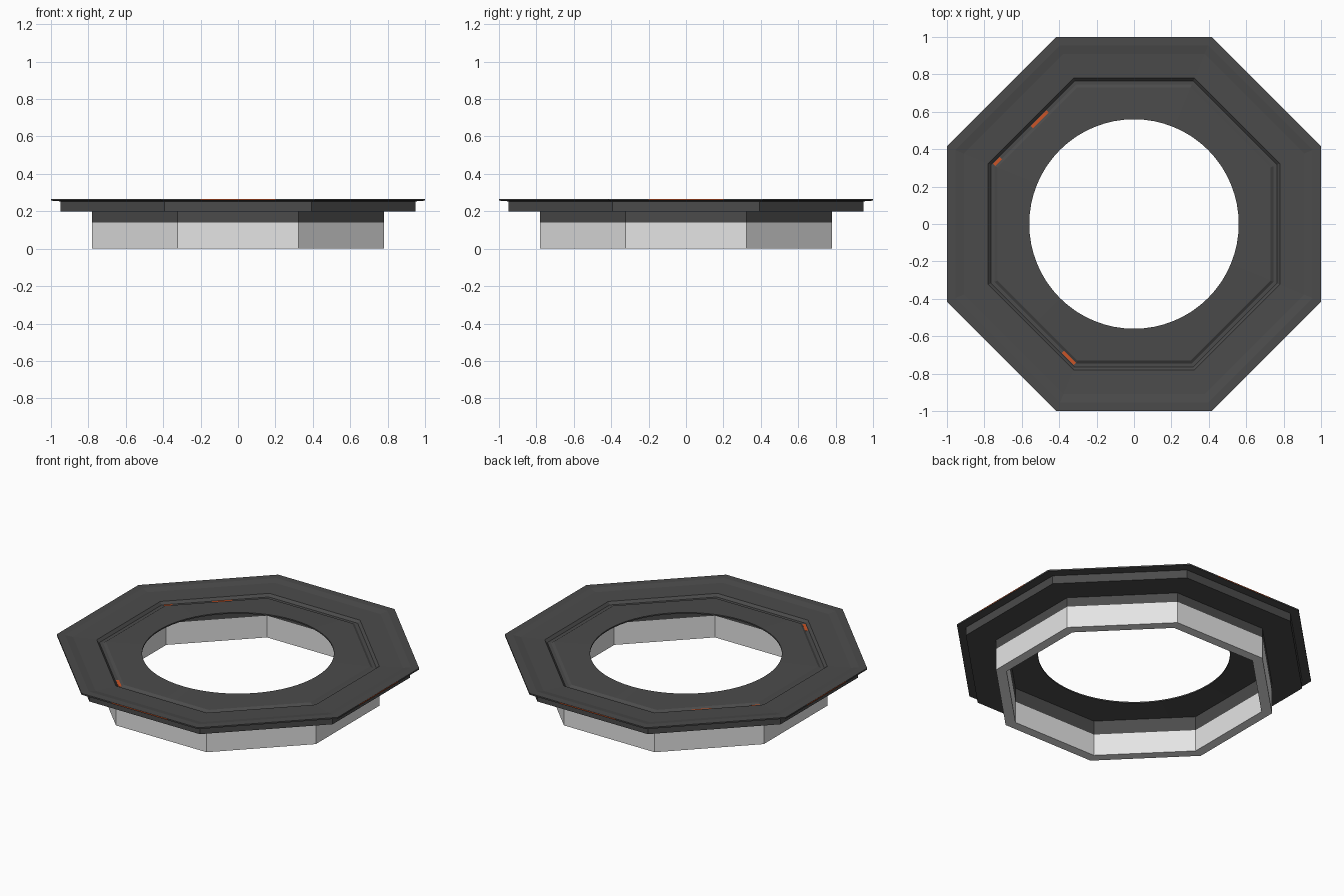
import bpy, bmesh, math
from mathutils import Matrix

if "Cube" in bpy.data.objects:
    bpy.data.objects.remove(bpy.data.objects["Cube"])

N = 64                 # samples around (multiple of 8)


def material(name, rgb):
    m = bpy.data.materials.new(name)
    m.diffuse_color = (*rgb, 1)
    m.use_nodes = True
    m.node_tree.nodes["Principled BSDF"].inputs["Base Color"].default_value = m.diffuse_color
    return m


DARK = material("charcoal", (0.07, 0.07, 0.07))
LIGHT = material("pale_grey", (0.78, 0.78, 0.78))
ORANGE = material("orange", (0.6, 0.09, 0.02))


def finish(name, bm, mat):
    bmesh.ops.recalc_face_normals(bm, faces=bm.faces)
    me = bpy.data.meshes.new(name)
    bm.to_mesh(me)
    bm.free()
    me.materials.append(mat)
    ob = bpy.data.objects.new(name, me)
    bpy.context.collection.objects.link(ob)
    return ob


def ring(name, profile, mat):
    """Sweep a closed profile of (radius, z, shape) around z; shape 'o' octagon, 'c' circle."""
    bm = bmesh.new()
    loops = []
    for r, z, shape in profile:
        count = []
        for i in range(N):
            a = 2 * math.pi * i / N
            off = (a + math.pi / 8) % (math.pi / 4) - math.pi / 8   # angle from facet centre
            if shape == 'o' and abs(abs(off) - math.pi / 8) < 1e-6:
                off = math.pi / 8
            d = r / math.cos(off) if shape == 'o' else r
            count.append(bm.verts.new((d * math.cos(a), d * math.sin(a), z)))
        loops.append(count)
    for k in range(len(loops)):
        p, q = loops[k], loops[(k + 1) % len(loops)]
        for i in range(N):
            j = (i + 1) % N
            bm.faces.new((p[i], p[j], q[j], q[i]))
    return finish(name, bm, mat)


def strips(name, radius, z, size, centres, mat):
    """Thin bars lying along facets; centres = (facet angle in degrees, sideways offset, length)."""
    bm = bmesh.new()
    for ang, side, length in centres:
        m = (Matrix.Rotation(math.radians(ang), 4, 'Z')
             @ Matrix.Translation((radius, side, z))
             @ Matrix.Diagonal((size[0], length, size[1], 1)))
        bmesh.ops.create_cube(bm, size=1, matrix=m)
    return finish(name, bm, mat)


# stepped octagonal frame with a round opening
ring("top_frame", [
    (0.78, 0.14, 'o'), (0.78, 0.20, 'o'), (0.95, 0.20, 'o'), (0.95, 0.253, 'o'),
    (1.00, 0.257, 'o'), (1.00, 0.266, 'o'), (0.955, 0.266, 'o'), (0.91, 0.258, 'o'),
    (0.78, 0.254, 'o'), (0.765, 0.238, 'o'), (0.745, 0.238, 'o'), (0.73, 0.248, 'o'),
    (0.56, 0.254, 'c'), (0.56, 0.246, 'c'), (0.72, 0.23, 'o'), (0.72, 0.14, 'o'),
], DARK)

# pale base wall
ring("base_wall", [(0.78, 0, 'o'), (0.78, 0.14, 'o'), (0.72, 0.14, 'o'), (0.72, 0, 'o')], LIGHT)

# orange lines on the rim edge and in the groove
strips("rim_lines", 0.9985, 0.2625, (0.005, 0.005),
       [(a, 0, 0.4) for a in (0, 90, 180, 270)], ORANGE)
strips("groove_lines", 0.752, 0.238, (0.018, 0.004),
       [(135, -0.04, 0.12), (135, 0.28, 0.05), (225, 0.26, 0.09)], ORANGE)
